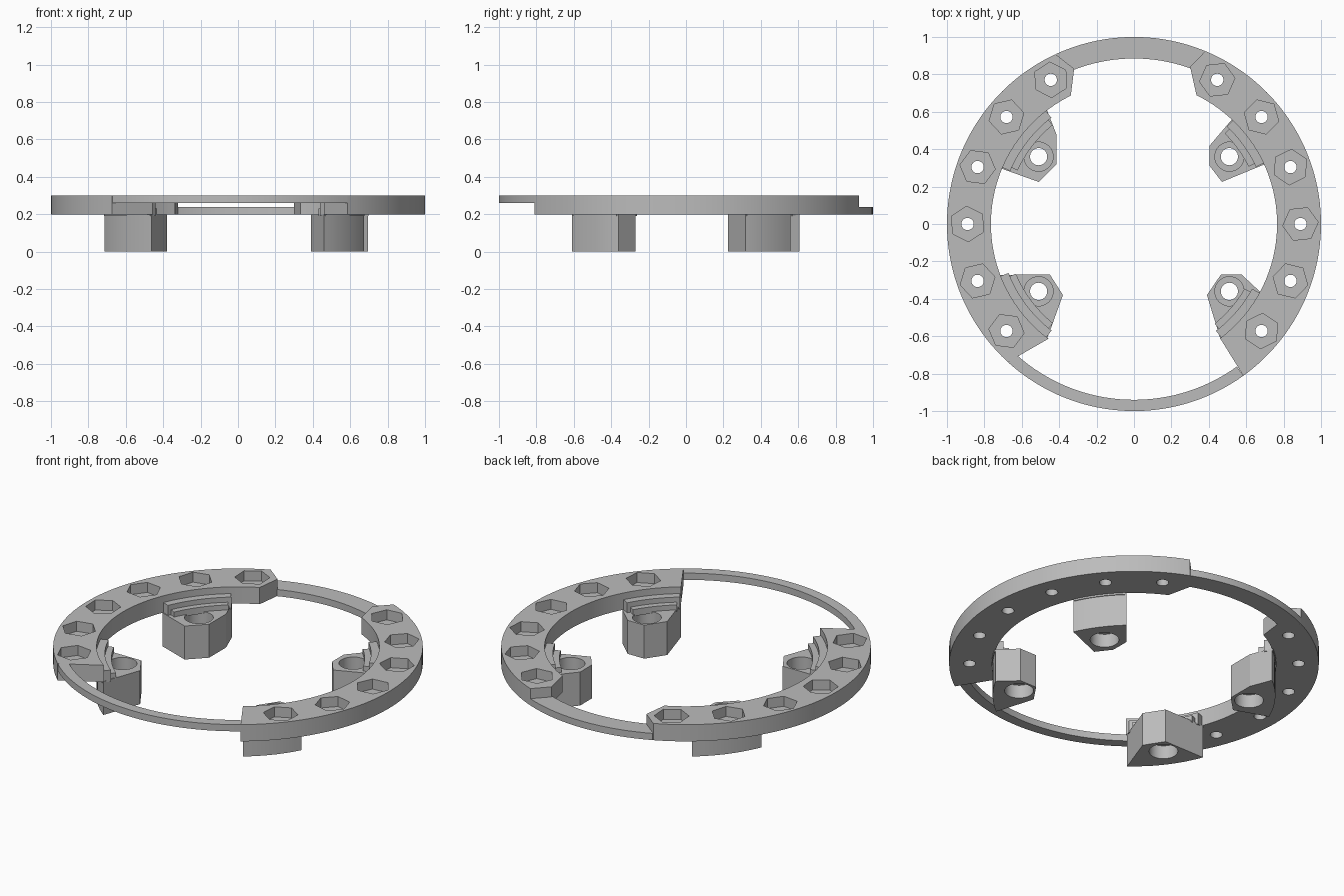
import bpy, bmesh
from math import cos, sin, radians, degrees, atan2

if "Cube" in bpy.data.objects:
    bpy.data.objects.remove(bpy.data.objects["Cube"])

grey = bpy.data.materials.new("plain_grey")
grey.use_nodes = True
COLOUR = (0.5, 0.5, 0.5, 1)
grey.diffuse_color = COLOUR
grey.node_tree.nodes["Principled BSDF"].inputs["Base Color"].default_value = COLOUR

BORE = 0.765   # inner radius of the ring
PITCH = 0.89   # radius of the nut pocket circle


def polar(r, a):
    return (r * cos(radians(a)), r * sin(radians(a)))


def arc(r, a0, a1):
    n = max(2, int(abs(a1 - a0) / 2.5))
    return [polar(r, a0 + (a1 - a0) * i / n) for i in range(n + 1)]


def angle(p):
    return degrees(atan2(p[1], p[0])) % 360


def add_prism(bm, outline, z0, z1):
    face = bm.faces.new([bm.verts.new((x, y, z0)) for x, y in outline])
    result = bmesh.ops.extrude_face_region(bm, geom=[face])
    for v in result["geom"]:
        if isinstance(v, bmesh.types.BMVert):
            v.co.z = z1


def make(name, outlines, z0, z1):
    bm = bmesh.new()
    for outline in outlines:
        add_prism(bm, outline, z0, z1)
    bmesh.ops.recalc_face_normals(bm, faces=bm.faces)
    mesh = bpy.data.meshes.new(name)
    bm.to_mesh(mesh)
    bm.free()
    mesh.materials.append(grey)
    obj = bpy.data.objects.new(name, mesh)
    bpy.context.collection.objects.link(obj)
    return obj


def cut(obj, outlines, z0, z1):
    """Subtract prisms from an object and bake the result."""
    cutter = make("cutter", outlines, z0, z1)
    cutter.hide_render = True
    mod = obj.modifiers.new("cut", "BOOLEAN")
    mod.operation, mod.solver, mod.object = "DIFFERENCE", "EXACT", cutter
    graph = bpy.context.evaluated_depsgraph_get()
    mesh = bpy.data.meshes.new_from_object(obj.evaluated_get(graph))
    obj.modifiers.clear()
    obj.data = mesh
    bpy.data.objects.remove(cutter)


def ngon(centre, r, n, turn=0):
    return [(centre[0] + x, centre[1] + y)
            for x, y in (polar(r, turn + 360 * i / n) for i in range(n))]


def smooth(obj):
    bpy.ops.object.select_all(action="DESELECT")
    obj.select_set(True)
    bpy.context.view_layer.objects.active = obj
    bpy.ops.object.shade_smooth_by_angle(angle=radians(20))


def band(r0, r1, a0, a1):
    return arc(r1, a0, a1) + arc(r0, a1, a0)


# Thick ring halves with hexagonal nut pockets and bolt holes
left_outline = arc(1, 114.8, 227.6) + arc(BORE, 233.3, 116.2) + [(-0.32, 0.83)]
right_outline = arc(1, -54.2, 67.6) + [(0.30, 0.84)] + arc(BORE, 64.1, -53)
halves = [
    ("ring_half_right", left_outline, [(a, 153 - a) for a in range(120, 221, 20)]),
    ("ring_half_left", right_outline, [(a, a - 54) for a in range(-40, 61, 20)]),
]
for name, outline, pockets in halves:
    half = make(name, [outline], 0.2, 0.3)
    cut(half, [ngon(polar(PITCH, a), 0.095, 6, t) for a, t in pockets], 0.24, 0.35)
    cut(half, [ngon(polar(PITCH, a), 0.033, 32) for a, t in pockets], 0.15, 0.35)
    smooth(half)

# Thin joining bands: the front one high, the back one low
smooth(make("front_band", [band(0.94, 1, 227.8, 305.8)], 0.26, 0.3))
smooth(make("back_band", [band(0.885, 1, 67.8, 114.6)], 0.2, 0.24))

# Posts under the ring: inner corners, listed from the end of the
# outer arc round to its start
posts = {
    "front_right_post": [(-0.46, -0.605), (-0.38, -0.38), (-0.45, -0.27), (-0.71, -0.27)],
    "front_left_post": [(0.67, -0.36), (0.575, -0.27), (0.465, -0.27),
                        (0.39, -0.38), (0.46, -0.61)],
    "back_left_post": [(0.52, 0.555), (0.405, 0.42), (0.405, 0.31),
                       (0.47, 0.225), (0.70, 0.32)],
    "back_right_post": [(-0.705, 0.295), (-0.51, 0.225), (-0.415, 0.32),
                        (-0.415, 0.48), (-0.455, 0.595)],
}
for name, corners in posts.items():
    a0, a1 = angle(corners[-1]), angle(corners[0])
    post = make(name, [arc(BORE, a0, a1) + corners[1:-1]], 0, 0.2)
    sx, sy = (1 if "left" in name else -1), (1 if "back" in name else -1)
    centre = (0.51 * sx, 0.36 * sy)
    # Through hole, counterbored at both ends
    cut(post, [ngon(centre, 0.046, 40)], -0.1, 0.3)
    cut(post, [ngon(centre, 0.078, 40)], 0.12, 0.3)
    cut(post, [ngon(centre, 0.078, 40)], -0.1, 0.08)
    smooth(post)
    # Stepped ledge tying the post to the bore of the ring
    smooth(make(name + "_ledge", [band(0.72, BORE + 0.005, a0 + 0.5, a1 - 0.5)], 0.19, 0.26))
    smooth(make(name + "_step", [band(0.685, 0.725, a0 + 2, a1 - 2)], 0.19, 0.23))
